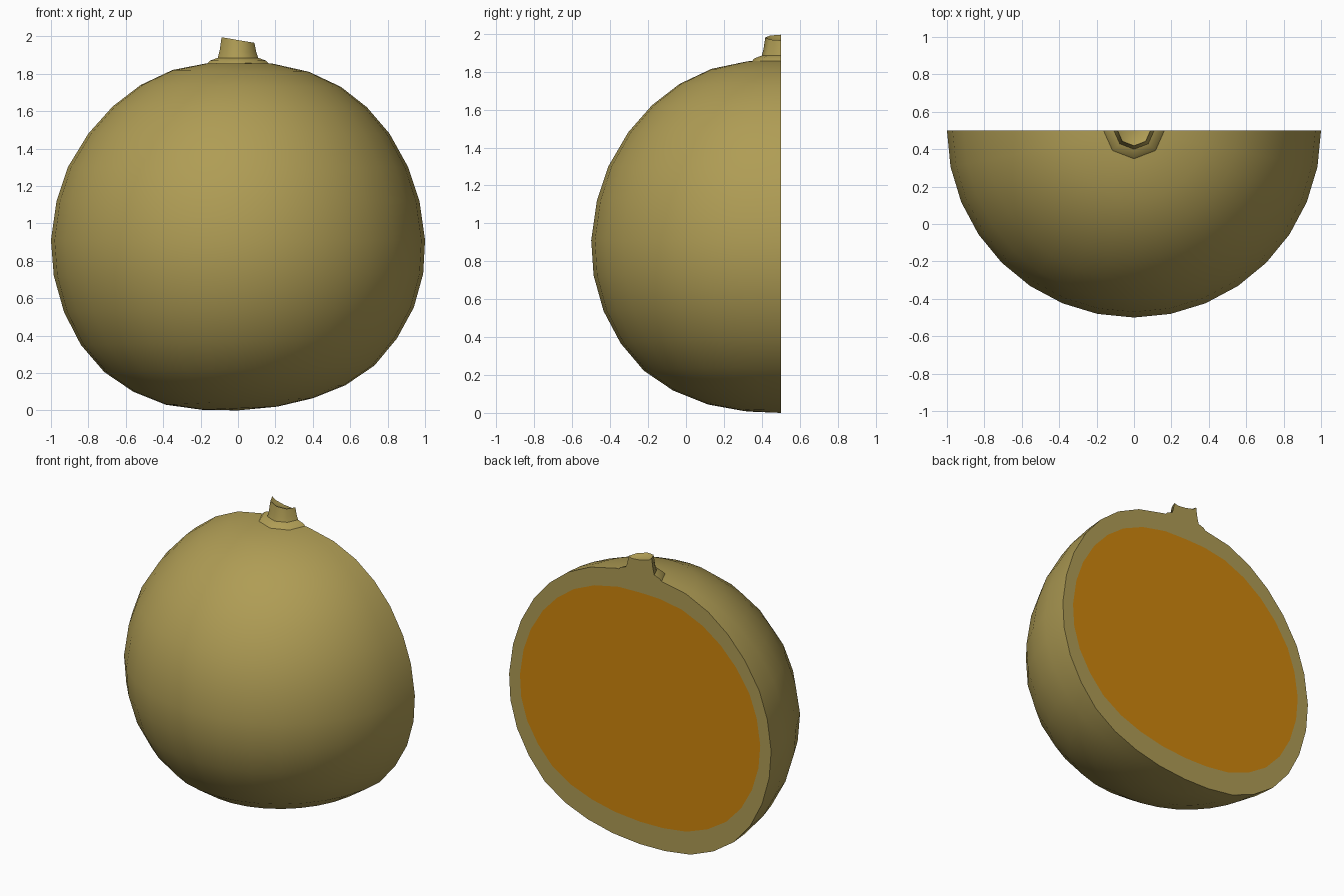
import bpy, bmesh, math

if "Cube" in bpy.data.objects:
    bpy.data.objects.remove(bpy.data.objects["Cube"])

BACK = 0.5          # plane of the cut
COLS = 16           # half-turn columns


def material(name, col):
    m = bpy.data.materials.new(name)
    m.diffuse_color = (*col, 1)
    m.use_nodes = True
    m.node_tree.nodes["Principled BSDF"].inputs["Base Color"].default_value = m.diffuse_color
    return m


rind_mat = material("olive rind", (0.43, 0.335, 0.09))
pulp_mat = material("orange pulp", (0.62, 0.235, 0.004))


def finish(bm, name, mat, angle=35):
    bmesh.ops.remove_doubles(bm, verts=bm.verts, dist=1e-5)
    bmesh.ops.recalc_face_normals(bm, faces=bm.faces)
    me = bpy.data.meshes.new(name)
    bm.to_mesh(me)
    bm.free()
    me.materials.append(mat)
    me.shade_smooth()
    me.set_sharp_from_angle(angle=math.radians(angle))
    ob = bpy.data.objects.new(name, me)
    bpy.context.collection.objects.link(ob)
    return ob


def skin_rows(bm, rows):
    for a, b in zip(rows, rows[1:]):
        for i in range(len(a) - 1):
            loop = list(dict.fromkeys((a[i], a[i + 1], b[i + 1], b[i])))
            if len(loop) > 2:
                bm.faces.new(loop)


# Left and right outlines from top to bottom: (radius, height)
right = [(0, 1.86), (.18, 1.855), (.38, 1.81), (.55, 1.73), (.69, 1.62), (.81, 1.48),
         (.91, 1.30), (.97, 1.12), (1, .91), (.99, .73), (.94, .55), (.85, .385),
         (.73, .24), (.575, .135), (.40, .065), (.21, .02), (0, 0)]
left = [(0, 1.86), (.17, 1.855), (.35, 1.82), (.52, 1.74), (.67, 1.625), (.80, 1.48),
        (.91, 1.30), (.97, 1.12), (1, .91), (.985, .72), (.93, .525), (.84, .35),
        (.715, .205), (.56, .10), (.385, .03), (.19, .003), (0, 0)]

# Half fruit: half turn blending the right outline into the left one
bm = bmesh.new()
rows = []
for (r0, z0), (r1, z1) in zip(right, left):
    if r0 == 0:
        rows.append([bm.verts.new((0, BACK, z0))] * (COLS + 1))
        continue
    row = []
    for i in range(COLS + 1):
        t = math.pi * i / COLS
        k = (1 - math.cos(t)) / 2
        r, z = r0 + (r1 - r0) * k, z0 + (z1 - z0) * k
        row.append(bm.verts.new((r * math.cos(t), BACK - r * math.sin(t), z)))
    rows.append(row)
skin_rows(bm, rows)

# Rind band on the cut side
outline = [row[0] for row in rows] + [row[-1] for row in rows[-2:0:-1]]
inner = [(v.co.x * 0.917, BACK, 0.945 + (v.co.z - 0.93) * 0.85) for v in outline]
ring = [bm.verts.new(p) for p in inner]
skin_rows(bm, [outline + outline[:1], ring + ring[:1]])
finish(bm, "rind", rind_mat)

# Pulp disc on the cut side
bm = bmesh.new()
face = bm.faces.new([bm.verts.new(p) for p in inner])
face.normal_update()
if face.normal.y < 0:
    face.normal_flip()
me = bpy.data.meshes.new("pulp")
bm.to_mesh(me)
bm.free()
me.materials.append(pulp_mat)
bpy.context.collection.objects.link(bpy.data.objects.new("pulp", me))

# Stem: flared half tube with a tilted, slightly hollow top
bm = bmesh.new()
profile = [(.168, 1.85, 0), (.15, 1.87, 0), (.108, 1.885, 0), (.098, 1.92, -.05),
           (.088, 1.98, -.17), (.065, 1.965, -.17), (0, 1.96, 0)]
rows = []
for r, z, tilt in profile:
    row = []
    for i in range(5):
        t = math.pi * i / 4
        x = r * math.cos(t)
        row.append(bm.verts.new((x, BACK - r * math.sin(t) * 0.93, z + tilt * x)))
    rows.append(row if r else [row[0]] * 5)
skin_rows(bm, rows)
bm.faces.new([row[0] for row in rows] + [row[-1] for row in rows[-2::-1]])
loose = [v for v in bm.verts if not v.link_faces]
bmesh.ops.delete(bm, geom=loose, context='VERTS')
finish(bm, "stem", rind_mat, 50)
